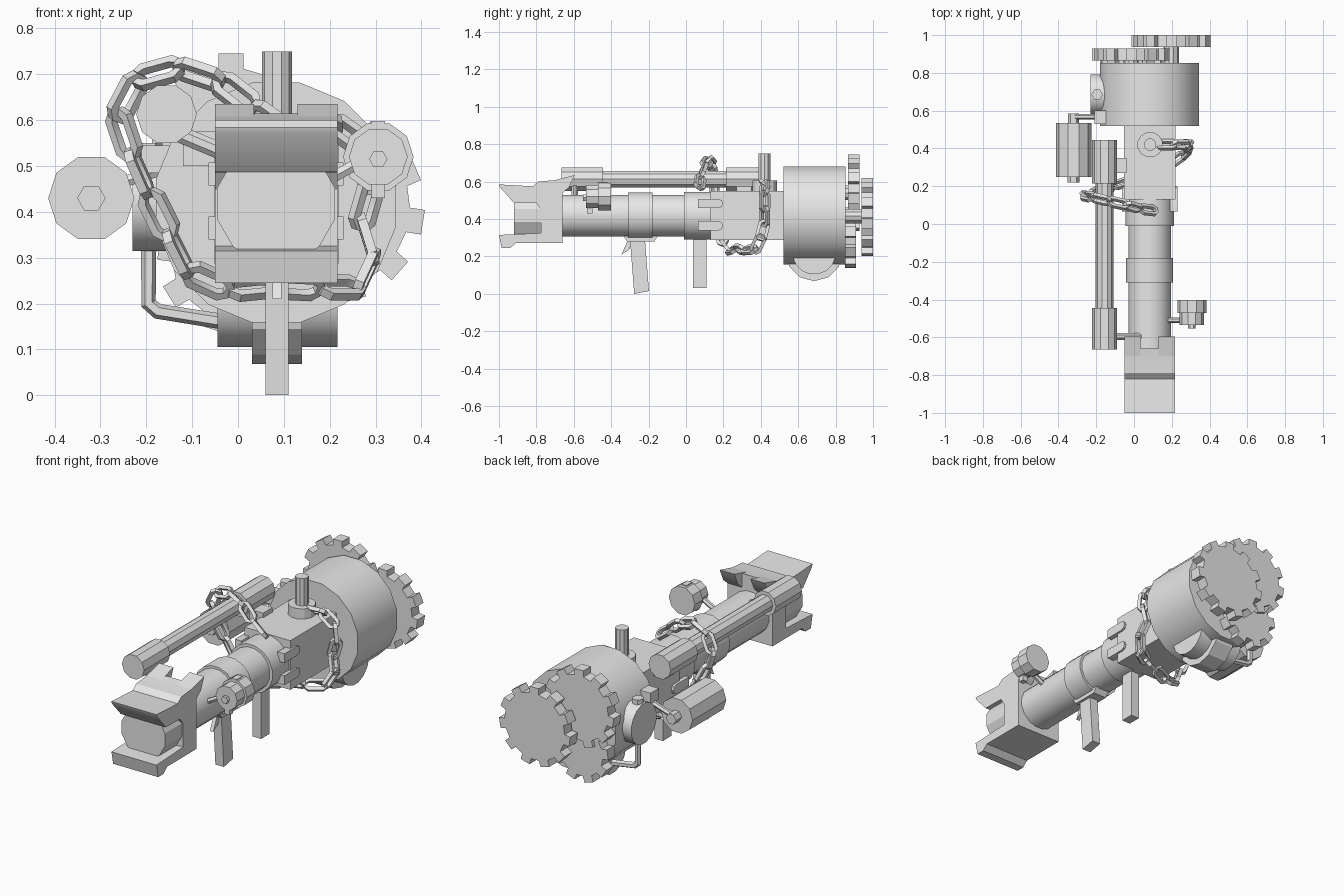
import bpy, bmesh, math
from mathutils import Vector, Matrix

if "Cube" in bpy.data.objects:
    bpy.data.objects.remove(bpy.data.objects["Cube"])

grey = bpy.data.materials.new("plain_grey")
grey.diffuse_color = (0.8, 0.8, 0.8, 1)
grey.use_nodes = True
grey.node_tree.nodes["Principled BSDF"].inputs["Base Color"].default_value = grey.diffuse_color
AX, AZ = 0.083, 0.418          # main bore axis


def finish(name, bm):
    bmesh.ops.recalc_face_normals(bm, faces=bm.faces)
    me = bpy.data.meshes.new(name)
    bm.to_mesh(me)
    bm.free()
    me.materials.append(grey)
    ob = bpy.data.objects.new(name, me)
    bpy.context.collection.objects.link(ob)
    bpy.ops.object.select_all(action='DESELECT')
    ob.select_set(True)
    bpy.context.view_layer.objects.active = ob
    bpy.ops.object.shade_smooth_by_angle(angle=math.radians(29))
    return ob


def cyl(name, p, q, r, n=16, turn=0.5):
    """Closed cylinder from p to q."""
    p, q = Vector(p), Vector(q)
    d = q - p
    bm = bmesh.new()
    m = (Matrix.Translation((p + q) / 2) @ d.to_track_quat('Z', 'Y').to_matrix().to_4x4()
         @ Matrix.Rotation(turn * 2 * math.pi / n, 4, 'Z'))
    bmesh.ops.create_cone(bm, cap_ends=True, segments=n, radius1=r, radius2=r,
                          depth=d.length, matrix=m)
    return finish(name, bm)


def cyl_y(name, x, z, r, y0, y1, n=16):
    return cyl(name, (x, y0, z), (x, y1, z), r, n)


def box(name, x0, x1, y0, y1, z0, z1):
    return slab(name, [(y0, z0), (y1, z0), (y1, z1), (y0, z1)], x0, x1)


def extrude(name, pts, vec):
    bm = bmesh.new()
    f = bm.faces.new([bm.verts.new(p) for p in pts])
    new = bmesh.ops.extrude_face_region(bm, geom=[f])["geom"]
    bmesh.ops.translate(bm, vec=vec, verts=[v for v in new if isinstance(v, bmesh.types.BMVert)])
    if not f.is_valid or len([g for g in bm.faces if len(g.verts) == len(pts)]) < 2:
        bmesh.ops.holes_fill(bm, edges=bm.edges, sides=0)
    return finish(name, bm)


def slab(name, yz, x0, x1):
    """Side profile pulled along x."""
    return extrude(name, [(x0, y, z) for y, z in yz], (x1 - x0, 0, 0))


def gear(name, x, z, r, y0, y1, teeth, start):
    """Toothed wheel facing along y, straight sided teeth."""
    pts = []
    root, half = r - 0.033, 0.027
    for i in range(teeth):
        a = math.radians(start) + i * 2 * math.pi / teeth
        for rad, s in ((root, -half), (r, -half), (r, half), (root, half)):
            pts.append((x + rad * math.cos(a) - s * math.sin(a), y0,
                        z + rad * math.sin(a) + s * math.cos(a)))
    return extrude(name, pts, (0, y1 - y0, 0))


# Barrel with its sleeves
cyl_y("barrel", AX, AZ, 0.114, -0.70, 0.15)
cyl_y("barrel_sleeve", AX, AZ, 0.127, -0.31, -0.18)
cyl_y("barrel_collar", AX, AZ, 0.13, -0.01, 0.14)
cyl_y("muzzle", AX, AZ, 0.133, -0.92, -0.70, 12)

# Open jaw around the muzzle
slab("muzzle_jaw", [
    (-1.0, 0.585), (-0.82, 0.575), (-0.79, 0.60), (-0.70, 0.608), (-0.66, 0.615),
    (-0.66, 0.272), (-0.91, 0.272), (-0.94, 0.245), (-0.985, 0.245), (-1.0, 0.315),
    (-0.775, 0.325), (-0.775, 0.45), (-0.80, 0.485), (-0.92, 0.487), (-0.995, 0.57)],
    -0.05, 0.217)
for side, (a, b) in {"left": (-0.05, 0.035), "right": (0.13, 0.217)}.items():
    slab("jaw_rear_lug_" + side, [(-0.70, 0.608), (-0.595, 0.635), (-0.625, 0.57),
                                  (-0.66, 0.54), (-0.70, 0.54)], a, b)

# Receiver with rounded claws on both flanks
box("receiver", -0.052, 0.219, 0.13, 0.53, 0.287, 0.55)
for x0, x1, side in ((0.19, 0.230, "right"), (-0.064, -0.025, "left")):
    for z in (0.365, 0.483):
        end = [(0.175 + 0.023 * math.cos(t), z + 0.025 * math.sin(t))
               for t in (-math.pi / 2, -math.pi / 4, 0, math.pi / 4, math.pi / 2)]
        slab("claw_" + side, [(0.065, z + 0.025), (0.065, z - 0.025)] + end, x0, x1)

# Drum, gears and axles
cyl_y("drum", AX, 0.42, 0.267, 0.52, 0.853)
gear("upper_gear", -0.015, 0.54, 0.205, 0.865, 0.928, 11, 90)
gear("outer_gear", 0.197, 0.41, 0.209, 0.937, 1.0, 11, -9)
gear("lower_gear", -0.012, 0.30, 0.162, 0.85, 0.91, 9, 212)
cyl_y("outer_gear_axle", 0.197, 0.415, 0.04, 0.84, 0.95, 10)
cyl_y("upper_gear_axle", -0.015, 0.54, 0.04, 0.84, 0.88, 10)

# Wheel hung under the drum
cyl("under_wheel", (0.03, 0.685, 0.22), (0.14, 0.685, 0.22), 0.152, 12, 0)
cyl("under_wheel_hub", (-0.045, 0.685, 0.22), (0.217, 0.685, 0.22), 0.117, 16)

# Side disc with bent pipe
cyl("side_disc", (-0.23, 0.685, 0.42), (-0.15, 0.685, 0.42), 0.108, 16)
cyl("disc_nut", (-0.195, 0.685, 0.50), (-0.195, 0.685, 0.55), 0.03, 6)
cu = bpy.data.curves.new("pipe_path", 'CURVE')
cu.dimensions = '3D'
cu.bevel_depth = 0.017
cu.bevel_resolution = 1
sp = cu.splines.new('POLY')
path = [(-0.195, 0.34), (-0.195, 0.20), (-0.175, 0.183), (-0.03, 0.16)]
sp.points.add(len(path) - 1)
for pt, (x, z) in zip(sp.points, path):
    pt.co = (x, 0.685, z, 1)
tmp = bpy.data.objects.new("pipe_path", cu)
bpy.context.collection.objects.link(tmp)
bpy.context.view_layer.update()
bm = bmesh.new()
bm.from_mesh(bpy.data.meshes.new_from_object(
    tmp.evaluated_get(bpy.context.evaluated_depsgraph_get())))
bpy.data.objects.remove(tmp)
finish("bent_pipe", bm)

# Canister on the left, with its feed line
cyl_y("canister", -0.32, 0.43, 0.094, 0.25, 0.535, 10)
cyl_y("canister_valve", -0.32, 0.43, 0.031, 0.22, 0.26, 6)
cyl_y("canister_outlet", -0.32, 0.43, 0.03, 0.53, 0.585, 6)
cyl("feed_line", (-0.33, 0.568, 0.44), (-0.14, 0.568, 0.50), 0.014, 6)
box("feed_bracket", -0.21, -0.14, 0.53, 0.60, 0.485, 0.545)

# Sight tube and mounts
SX, SZ = -0.156, 0.613
cyl_y("sight_tube", SX, SZ, 0.047, -0.46, 0.24, 10)
cyl_y("sight_front", SX, SZ, 0.066, -0.665, -0.445, 10)
cyl_y("sight_rear", SX, SZ, 0.066, 0.215, 0.445, 10)
cyl("sight_mount_front", (-0.14, -0.595, 0.575), (0.04, -0.595, 0.50), 0.02, 8)
box("sight_mount_rear", -0.12, -0.04, 0.27, 0.35, 0.50, 0.575)

# Small lamp on the right
LX, LZ = 0.306, 0.52
cyl_y("lamp_rear", LX, LZ, 0.077, -0.47, -0.402, 10)
cyl_y("lamp_front", LX, LZ, 0.064, -0.535, -0.46, 10)
cyl_y("lamp_knob", LX, LZ - 0.005, 0.02, -0.552, -0.53, 6)
box("lamp_latch", LX - 0.015, LX + 0.015, -0.47, -0.42, 0.58, 0.598)
box("lamp_foot", LX - 0.015, LX + 0.015, -0.53, -0.50, 0.43, 0.47)
cyl("lamp_arm", (0.16, -0.51, 0.45), (0.27, -0.51, 0.51), 0.014, 6)

# Grips and trigger
slab("rear_grip", [(-0.30, 0.30), (-0.22, 0.30), (-0.198, 0.015), (-0.277, 0.0)], 0.06, 0.11)
slab("grip_plate", [(-0.335, 0.31), (-0.15, 0.31), (-0.17, 0.28), (-0.315, 0.28)], 0.045, 0.125)
slab("trigger", [(-0.345, 0.21), (-0.31, 0.29), (-0.28, 0.29), (-0.305, 0.235)], 0.075, 0.095)
box("front_grip", 0.06, 0.11, 0.038, 0.11, 0.03, 0.31)

# Stack on the receiver
cyl("stack_flange", (0.085, 0.42, 0.54), (0.085, 0.42, 0.605), 0.068, 12)
cyl("stack", (0.085, 0.42, 0.59), (0.085, 0.42, 0.75), 0.033, 10)

# Chain draped over the sight, below the receiver and up to the stack
route = [Vector(p) for p in (
    (0.12, 0.07, 0.565), (0.03, 0.08, 0.63), (-0.04, 0.10, 0.685), (-0.13, 0.12, 0.715),
    (-0.22, 0.14, 0.69), (-0.262, 0.15, 0.61), (-0.235, 0.15, 0.53), (-0.195, 0.17, 0.44),
    (-0.15, 0.18, 0.35), (-0.11, 0.20, 0.27), (-0.02, 0.23, 0.23), (0.08, 0.27, 0.24),
    (0.18, 0.31, 0.235), (0.265, 0.37, 0.235), (0.295, 0.40, 0.30), (0.27, 0.42, 0.38),
    (0.29, 0.42, 0.45), (0.28, 0.42, 0.54), (0.21, 0.42, 0.59), (0.13, 0.42, 0.585))]
outer = [(0.058, 0.014), (0.038, 0.032)]
inner = [(0.042, 0.009), (0.030, 0.015)]


def mirrored(q):
    return (q + [(-x, y) for x, y in q[::-1]] + [(-x, -y) for x, y in q]
            + [(x, -y) for x, y in q[::-1]])


bm = bmesh.new()
for i, (a, b) in enumerate(zip(route, route[1:])):
    roll = math.radians(40 if i % 2 else -50)
    m = (Matrix.Translation((a + b) / 2) @ (b - a).to_track_quat('X', 'Y').to_matrix().to_4x4()
         @ Matrix.Rotation(roll, 4, 'X'))
    rings = [[bm.verts.new(m @ Vector((x, y, z))) for x, y in mirrored(q)]
             for q, z in ((outer, -0.01), (outer, 0.01), (inner, 0.01), (inner, -0.01))]
    for k in range(4):
        r0, r1 = rings[k], rings[(k + 1) % 4]
        for j in range(8):
            bm.faces.new((r0[j], r0[(j + 1) % 8], r1[(j + 1) % 8], r1[j]))
finish("chain", bm)
